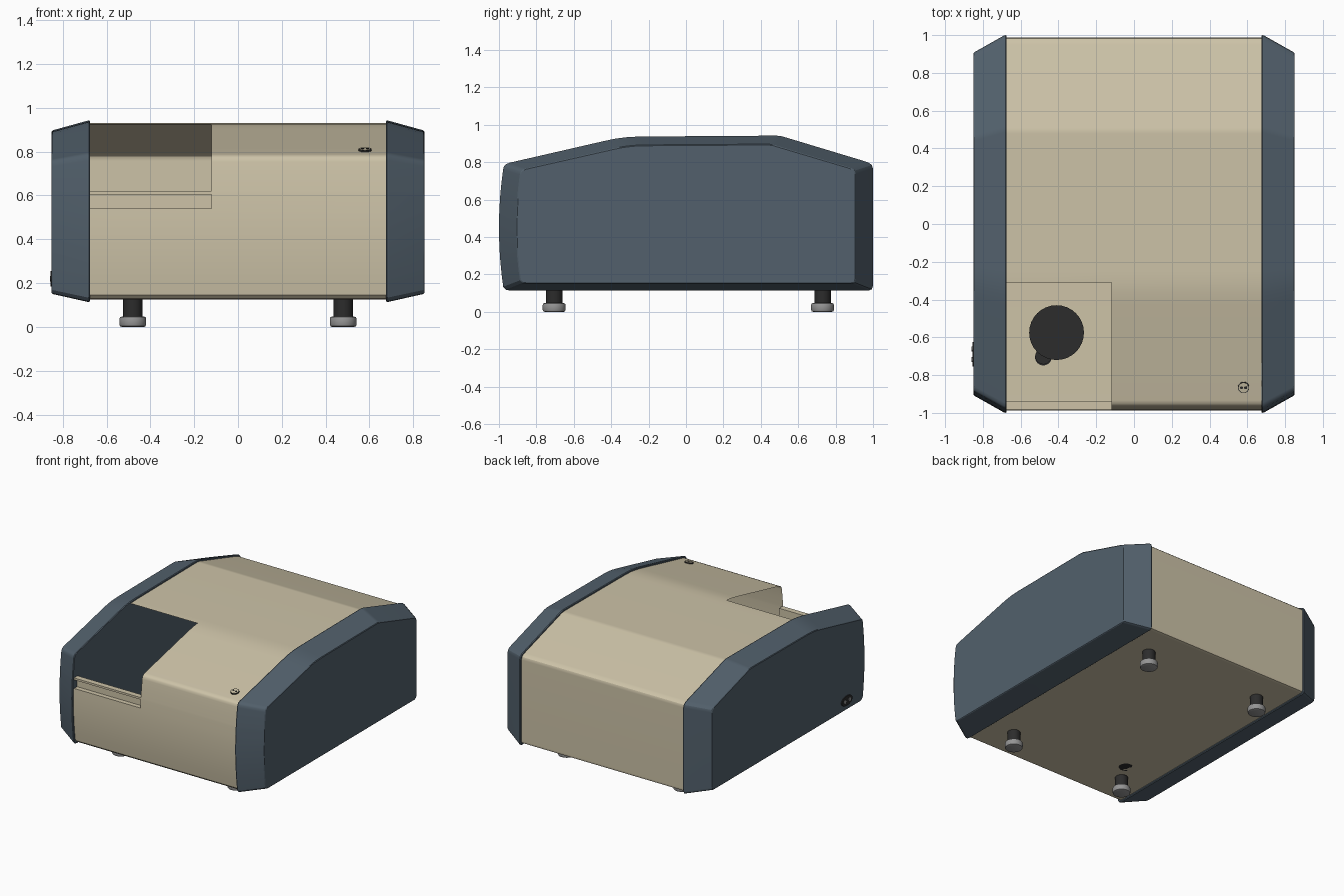
import bpy, bmesh, math
from mathutils import Matrix

if "Cube" in bpy.data.objects:
    bpy.data.objects.remove(bpy.data.objects["Cube"])


def material(name, rgb):
    m = bpy.data.materials.new(name)
    m.diffuse_color = (*rgb, 1)
    m.use_nodes = True
    m.node_tree.nodes["Principled BSDF"].inputs["Base Color"].default_value = m.diffuse_color
    return m


TAN = material("warm tan", (0.61, 0.545, 0.39))
BLUE = material("slate blue", (0.085, 0.118, 0.15))
BLACK = material("soft black", (0.025, 0.025, 0.025))
GREY = material("foot grey", (0.30, 0.30, 0.30))


def finish(name, bm, mat, weighted=False):
    me = bpy.data.meshes.new(name)
    bm.to_mesh(me)
    bm.free()
    me.materials.append(mat)
    ob = bpy.data.objects.new(name, me)
    bpy.context.collection.objects.link(ob)
    bpy.ops.object.select_all(action='DESELECT')
    ob.select_set(True)
    bpy.context.view_layer.objects.active = ob
    bpy.ops.object.shade_smooth_by_angle(angle=math.radians(32 if not weighted else 27))
    if weighted:
        ob.modifiers.new("weighted", 'WEIGHTED_NORMAL').keep_sharp = True
    return ob


def cylinder(name, centre, r, depth, mat, rot=None, bevel=0, scale=(1, 1, 1)):
    bm = bmesh.new()
    bmesh.ops.create_cone(bm, cap_ends=True, segments=32, radius1=r, radius2=r, depth=depth)
    if bevel:
        rims = [e for e in bm.edges if abs(e.verts[0].co.z - e.verts[1].co.z) < 1e-5]
        bmesh.ops.bevel(bm, geom=rims, offset=bevel, segments=2, affect='EDGES', profile=0.5)
    m = Matrix.Translation(centre) @ (rot or Matrix()) @ Matrix.Diagonal((*scale, 1))
    bm.transform(m)
    return finish(name, bm, mat)


def box(name, lo, hi, mat):
    bm = bmesh.new()
    bmesh.ops.create_cube(bm, size=1)
    for v in bm.verts:
        v.co = [lo[i] + (v.co[i] + 0.5) * (hi[i] - lo[i]) for i in range(3)]
    return finish(name, bm, mat)


# Side outline (y, z): up the bulging front, over the roof, down the back
Z0, Z1 = 0.115, 0.942
B0, B1 = 0.125, 0.93


def fit(p, sy, lo, hi):
    return p[0] * sy, lo + (p[1] - Z0) / (Z1 - Z0) * (hi - lo)


cut_z = [Z0 + (b - B0) / (B1 - B0) * (Z1 - Z0) for b in (0.54, 0.605, 0.62)]
front_z = sorted([0.135, 0.2, 0.27, 0.34, 0.41, 0.48, 0.69, 0.76] + cut_z)
outline = ([(-0.94, 0.115), (-0.962, 0.12)]
           + [(-1 + 0.23 * (z - 0.45) ** 2, z) for z in front_z]
           + [(-0.974, 0.777), (-0.965, 0.788), (-0.945, 0.797),
              (-0.43, 0.915), (-0.37, 0.927), (-0.314, 0.934), (-0.25, 0.937),
              (0.485, 0.942), (0.515, 0.938), (0.96, 0.804), (0.98, 0.796), (0.993, 0.785),
              (1.0, 0.765), (1.0, 0.14), (0.993, 0.122), (0.975, 0.115)])

# Hollow body shell with the hatch opening and the slot left out
XL, XC, XR = -0.675, -0.12, 0.675
bm = bmesh.new()
prof = [fit(p, 0.988, B0, B1) for p in outline]
rows = [[bm.verts.new((x, y, z)) for x in (XL, XC, XR)] for y, z in prof]
n = len(rows)
for i in range(n):
    a, b = rows[i], rows[(i + 1) % n]
    my = (prof[i][0] + prof[(i + 1) % n][0]) / 2
    mz = (prof[i][1] + prof[(i + 1) % n][1]) / 2
    hatch = my < -0.311 and mz > 0.54
    for c in (0, 1):
        if not (c == 0 and hatch):
            bm.faces.new((a[c], a[c + 1], b[c + 1], b[c]))
finish("body_shell", bm, TAN, True)

# Sill bar and shallow slot under the hatch opening
box("sill_bar", (XL, -0.982, 0.605), (XC, -0.94, 0.62), TAN)
box("slot_ledge", (XL, -0.98, 0.533), (XC, -0.94, 0.54), TAN)
box("slot_back", (XL, -0.945, 0.54), (XC, -0.94, 0.605), TAN)
box("slot_end", (XC, -0.978, 0.533), (XC + 0.005, -0.94, 0.62), TAN)

# Tapered side panels: thin rim, then a chamfer to a smaller outer face
for side, s in (("left", -1), ("right", 1)):
    bm = bmesh.new()
    rings = []
    for x, sy, lo, hi in ((0.675, 0.997, 0.118, 0.939), (0.681, 1.0, 0.113, 0.942),
                          (0.69, 0.997, 0.115, 0.94), (0.846, 0.909, 0.15, 0.897),
                          (0.85, 0.903, 0.154, 0.892)):
        rings.append([bm.verts.new((s * x, *fit(p, sy, lo, hi))) for p in outline])
    for r0, r1 in zip(rings, rings[1:]):
        for i in range(n):
            j = (i + 1) % n
            bm.faces.new((r0[i], r0[j], r1[j], r1[i]))
    bm.faces.new(rings[0])
    bm.faces.new(rings[-1])
    bmesh.ops.recalc_face_normals(bm, faces=bm.faces)
    finish(side + "_panel", bm, BLUE, True)

# Levelling feet
for x in (-0.48, 0.48):
    for y in (-0.705, 0.73):
        cylinder("foot_stem", (x, y, 0.085), 0.044, 0.09, BLACK)
        cylinder("foot_pad", (x, y, 0.0235), 0.061, 0.047, GREY, bevel=0.01)

# Turntable inside, with its small drive wheel and marker
cylinder("turntable", (-0.41, -0.575, 0.27), 0.145, 0.05, BLACK)
cylinder("turntable_post", (-0.41, -0.575, 0.19), 0.05, 0.13, BLACK)
cylinder("drive_wheel", (-0.48, -0.70, 0.19), 0.043, 0.13, BLACK)
box("turntable_marker", (-0.37, -0.56, 0.29), (-0.312, -0.505, 0.30), BLACK)

# Round button on the front slope
tilt = Matrix.Rotation(math.radians(13), 4, 'X')
spot = Matrix.Translation((0.58, -0.865, 0.806)) @ tilt
cylinder("button_ring", spot @ Matrix.Translation((0, 0, 0)).to_translation(), 0.03, 0.012, BLACK, tilt)
cylinder("button_cap", spot @ Matrix.Translation((0, 0, 0.002)).to_translation(), 0.026, 0.012, TAN, tilt)
for dx in (-0.011, 0.011):
    cylinder("button_hole", spot @ Matrix.Translation((dx, 0, 0.004)).to_translation(),
             0.008, 0.01, BLACK, tilt)

# Power socket low on the left panel
side_on = Matrix.Rotation(math.radians(90), 4, 'Y')
cylinder("socket_plate", (-0.85, -0.69, 0.22), 0.04, 0.012, BLACK, side_on, scale=(0.9, 1.6, 1))
for dy in (-0.028, 0.028):
    cylinder("socket_pin", (-0.855, -0.69 + dy, 0.22), 0.013, 0.008, GREY, side_on)
